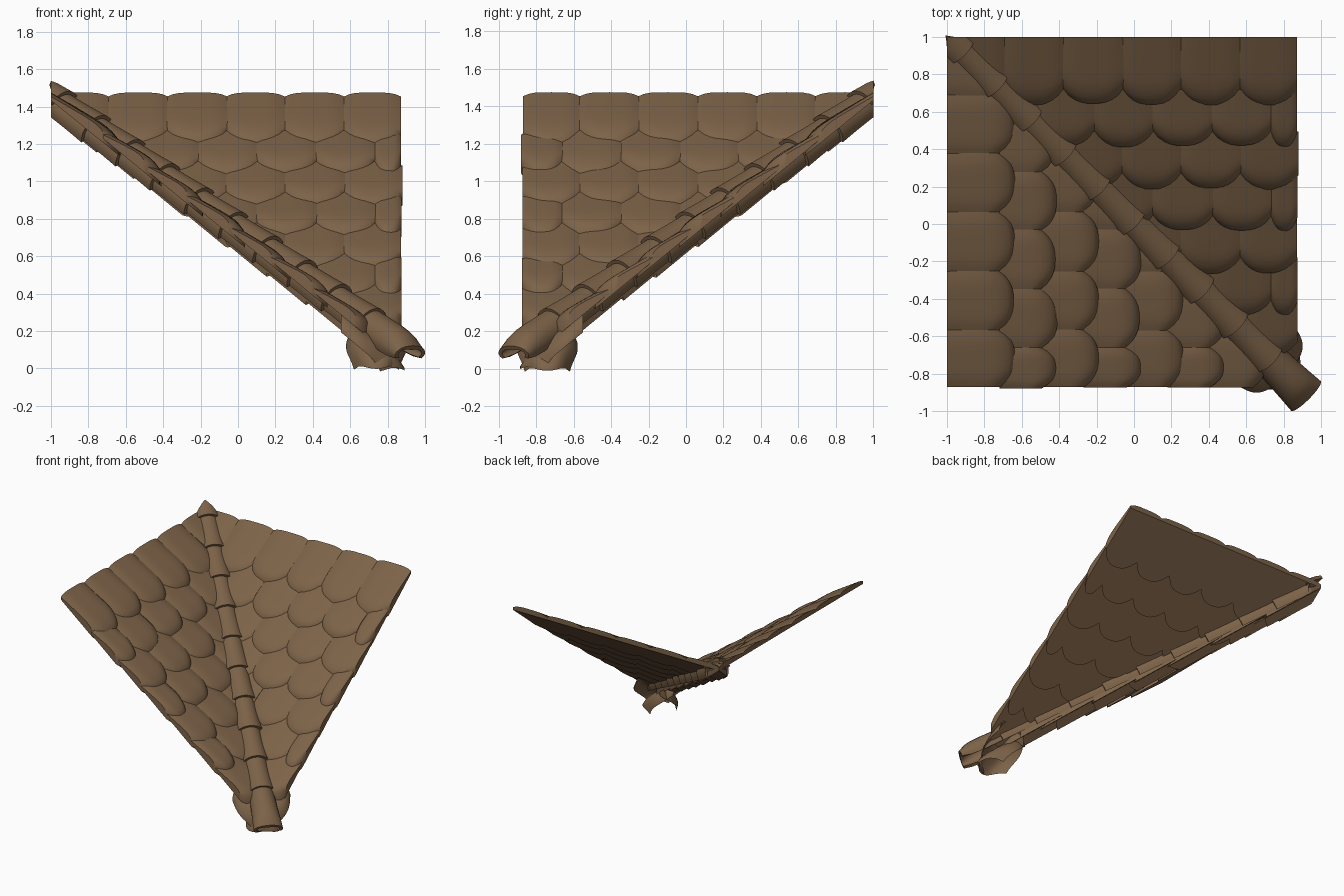
import bpy, bmesh, math, random
from mathutils import Vector

random.seed(4)
cube = bpy.data.objects.get("Cube")
if cube:
    bpy.data.objects.remove(cube, do_unlink=True)

brown = bpy.data.materials.new("brown clay")
brown.use_nodes = True
brown.diffuse_color = (0.205, 0.124, 0.065, 1)
bsdf = brown.node_tree.nodes["Principled BSDF"]
bsdf.inputs["Base Color"].default_value = brown.diffuse_color
bsdf.inputs["Roughness"].default_value = 0.8

EDGE = 0.87      # outer side of each slope
WIDTH = 0.315    # tile width
ROW = 0.225      # exposed tile length


def slope(s):
    return 0.63 + 0.73 * s


def add_shell(bm, point, nu, nv, cuts, shift):
    """Sheet point(u, v), trimmed by planes (co, outward normal), thickened by shift(co)."""
    part = bmesh.new()
    rows = [[part.verts.new(point(i / nu, j / nv)) for i in range(nu + 1)] for j in range(nv + 1)]
    for a, b in zip(rows, rows[1:]):
        for i in range(nu):
            part.faces.new((a[i], a[i + 1], b[i + 1], b[i]))
    for co, no in cuts:
        bmesh.ops.bisect_plane(part, geom=part.verts[:] + part.edges[:] + part.faces[:],
                               plane_co=co, plane_no=no, clear_outer=True)
    sheet = part.faces[:]
    rim = [e for e in part.edges if e.is_boundary]
    inner = {v: part.verts.new(v.co + shift(v.co)) for v in part.verts[:]}
    for f in sheet:
        part.faces.new([inner[v] for v in reversed(f.verts)])
    for e in rim:
        a, b = e.verts
        part.faces.new((a, b, inner[b], inner[a]))
    mesh = bpy.data.meshes.new("part")
    part.to_mesh(mesh)
    part.free()
    bm.from_mesh(mesh)
    bpy.data.meshes.remove(mesh)


def finish(bm, name):
    bmesh.ops.recalc_face_normals(bm, faces=bm.faces[:])
    mesh = bpy.data.meshes.new(name)
    bm.to_mesh(mesh)
    bm.free()
    obj = bpy.data.objects.new(name, mesh)
    bpy.context.collection.objects.link(obj)
    mesh.materials.append(brown)
    bpy.ops.object.select_all(action="DESELECT")
    obj.select_set(True)
    bpy.context.view_layer.objects.active = obj
    bpy.ops.object.shade_smooth_by_angle(angle=math.radians(45))


def add_tile(bm, x0, x1, head, tip, head_h, lip_h, margin=0.1, corner=0.075, arch=0.022, bulge=0):
    """Arched, flat-bottomed tile with a rounded tip, running down towards -y."""
    wobble = random.uniform(-0.006, 0.006)

    def point(u, v):
        q = abs(2 * u - 1)
        end = tip + corner * q ** 2.6 + wobble
        s = head + (end - head) * v
        h = head_h + (lip_h - head_h) * v - arch * q ** 4 - 0.036 * v ** 9
        x = (x0 + x1) / 2 + (x1 - x0) * (u - 0.5) * (1 + bulge * math.sin(math.pi * v))
        return Vector((x, s, slope(s) + h + wobble * v))

    def underside(co):
        low = slope(co.y) + 0.072 - 0.028 * (head - co.y) / (head - tip)
        return Vector((0, 0, min(low - co.z, -0.015)))

    add_shell(bm, point, 10, 12, [((-margin, 0, 0), (-1, -1, 0)), ((-1, 0, 0), (-1, 0, 0))], underside)


def build_slope(name, offset, mirrored):
    bm = bmesh.new()
    # courses from the top edge down, each tucked under the one above
    for row in range(7):
        tip = 0.64 - ROW * row
        head = 1.0 if row == 0 else tip + ROW + 0.08
        right = EDGE
        left = EDGE - (offset if row % 2 else WIDTH - 0.01)
        while right > -head - 0.1 and right > -1:
            add_tile(bm, left, right + random.uniform(0, 0.01), head, tip, 0.115, 0.163)
            right, left = left, left - WIDTH
    # drooping tile at the foot of the valley
    add_tile(bm, 0.62, 0.86, -0.55, -0.89, 0.08, 0.06, 0.22, 0.13, 0.1, 0.35)
    if mirrored:
        for v in bm.verts:
            v.co.x, v.co.y = -v.co.y, -v.co.x
    finish(bm, name)


build_slope("back_slope_tiles", 0.14, False)
build_slope("side_slope_tiles", 0.21, True)

# Half round caps along the valley
along = Vector((1, -1, -0.705)).normalized()
side = Vector((1, 1, 0)).normalized()
up = along.cross(side) if along.cross(side).z > 0 else side.cross(along)
MIDDLE = Vector((0, 0, 0.725))


def inward(co):
    radial = co - MIDDLE
    radial -= radial.dot(along) * along
    return radial.normalized() * -0.026


def add_cap(bm, t0, t1, r0, r1, droop=0):
    def point(u, v):
        t = t0 + (t1 - t0) * v
        ang = math.radians(-30 + 240 * u)
        r = r0 + (r1 - r0) * v ** 1.5
        rise = math.sin(ang) * (1 - droop * v ** 6)
        axis = MIDDLE + Vector((t, -t, -0.705 * t))
        return axis + r * (math.cos(ang) * side + rise * up)

    add_shell(bm, point, 16, 7, [((-1, 0, 0), (-1, 0, 0)), ((0, 1, 0), (0, 1, 0))], inward)


bm = bmesh.new()
step = 0.183
for i in range(10):
    start = -1.12 + step * i
    add_cap(bm, start - 0.03, start + step, 0.088, 0.108)
add_cap(bm, 0.66, 0.92, 0.092, 0.112, 0.55)
finish(bm, "valley_caps")
